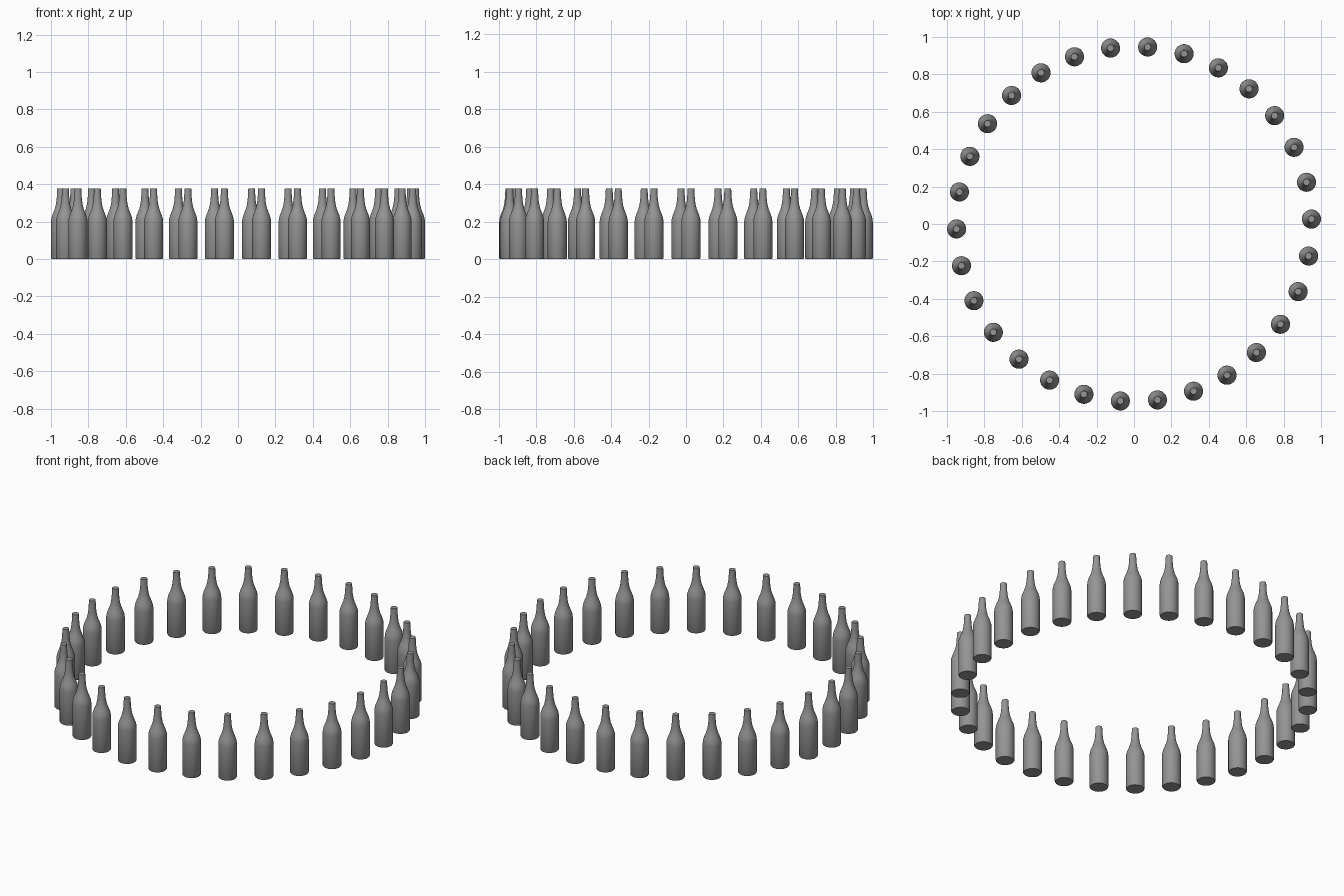
import bpy, bmesh, math

COUNT, RING_RADIUS, PHASE = 30, 0.949, math.radians(1.6)
SIDES = 32

cube = bpy.data.objects.get("Cube")
if cube:
    bpy.data.objects.remove(cube, do_unlink=True)

# One grey for every bottle
grey = bpy.data.materials.new("bottle_grey")
grey.use_nodes = True
colour = (0.3, 0.3, 0.3, 1)
grey.diffuse_color = colour
grey.node_tree.nodes["Principled BSDF"].inputs["Base Color"].default_value = colour

# Bottle outline as (radius, height): base, body, shoulder, neck
PROFILE = [(0.048, 0), (0.051, 0.005), (0.051, 0.2), (0.0495, 0.215),
           (0.045, 0.232), (0.038, 0.25), (0.031, 0.268), (0.026, 0.287),
           (0.0225, 0.308), (0.02, 0.335), (0.018, 0.377)]


def make_bottle_mesh():
    bm = bmesh.new()
    rings = []
    for radius, z in PROFILE:
        ring = []
        for i in range(SIDES):
            a = math.tau * i / SIDES
            ring.append(bm.verts.new((radius * math.cos(a), radius * math.sin(a), z)))
        rings.append(ring)
    for low, high in zip(rings, rings[1:]):
        for i in range(SIDES):
            j = (i + 1) % SIDES
            bm.faces.new((low[i], low[j], high[j], high[i]))
    bm.faces.new(rings[0][::-1])
    bm.faces.new(rings[-1])
    mesh = bpy.data.meshes.new("bottle")
    bm.to_mesh(mesh)
    bm.free()
    mesh.materials.append(grey)
    return mesh


# Ring of identical bottles sharing one mesh
bottle_mesh = make_bottle_mesh()
bpy.ops.object.select_all(action="DESELECT")
for n in range(COUNT):
    angle = PHASE + math.tau * n / COUNT
    bottle = bpy.data.objects.new(f"bottle_{n + 1}", bottle_mesh)
    bottle.location = (RING_RADIUS * math.cos(angle), RING_RADIUS * math.sin(angle), 0)
    bottle.rotation_euler.z = angle
    bpy.context.collection.objects.link(bottle)

# Smooth sides, sharp base and mouth
bottle.select_set(True)
bpy.context.view_layer.objects.active = bottle
bpy.ops.object.shade_smooth_by_angle(angle=math.radians(35))
